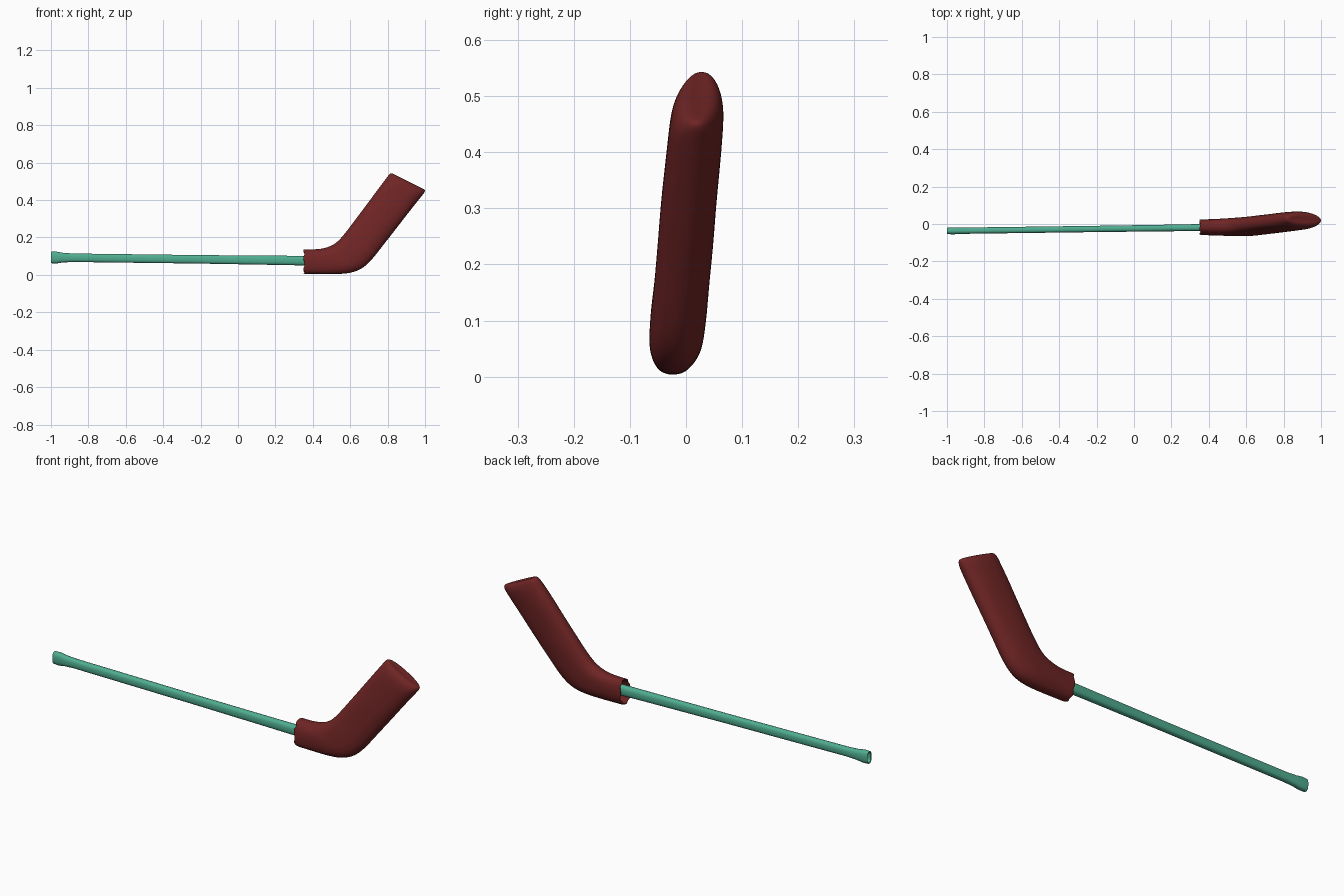
import bpy, bmesh, math
from mathutils import Vector, noise

if "Cube" in bpy.data.objects:
    bpy.data.objects.remove(bpy.data.objects["Cube"])


def make_object(name, rings, color, cap_start, cap_end):
    """Skin a list of equal-length point rings into one object."""
    bm = bmesh.new()
    loops = [[bm.verts.new(p) for p in ring] for ring in rings]
    n = len(loops[0])
    for a, b in zip(loops, loops[1:]):
        for i in range(n):
            j = (i + 1) % n
            bm.faces.new((a[i], a[j], b[j], b[i]))
    if cap_start:
        bm.faces.new(loops[0])
    if cap_end:
        bm.faces.new(loops[-1])
    bmesh.ops.recalc_face_normals(bm, faces=bm.faces)
    mesh = bpy.data.meshes.new(name)
    bm.to_mesh(mesh)
    bm.free()
    obj = bpy.data.objects.new(name, mesh)
    bpy.context.collection.objects.link(obj)
    mat = bpy.data.materials.new(name + "_color")
    mat.diffuse_color = (*color, 1)
    mat.use_nodes = True
    mat.node_tree.nodes["Principled BSDF"].inputs["Base Color"].default_value = mat.diffuse_color
    mesh.materials.append(mat)
    return obj


def smooth(obj, angle):
    bpy.ops.object.select_all(action='DESELECT')
    obj.select_set(True)
    bpy.context.view_layer.objects.active = obj
    bpy.ops.object.shade_smooth_by_angle(angle=math.radians(angle))


def spow(v, e):
    return math.copysign(abs(v) ** e, v)


# Shaft: rounded bar with a flared, slightly recessed butt end
def shaft_ring(x, half_y, half_z):
    t = (x + 1) / 1.36
    cy, cz = -0.037 + 0.018 * t, 0.093 - 0.017 * t
    return [(x, cy + half_y * spow(math.cos(a), 0.75), cz + half_z * spow(math.sin(a), 0.75))
            for a in [math.tau * (i + 0.5) / 16 for i in range(16)]]


shaft_sections = [(-0.975, 0.011, 0.021), (-0.998, 0.013, 0.026), (-1.0, 0.017, 0.031),
                  (-0.97, 0.019, 0.032), (-0.935, 0.018, 0.026), (-0.88, 0.017, 0.023),
                  (-0.6, 0.017, 0.023), (-0.2, 0.017, 0.023), (0.2, 0.018, 0.025),
                  (0.36, 0.019, 0.026), (0.5, 0.019, 0.026)]
shaft = make_object("shaft", [shaft_ring(*s) for s in shaft_sections],
                    (0.08, 0.42, 0.28), True, True)
smooth(shaft, 40)

# Cover: soft bent sleeve, each section is (upper x, z, lower x, z, half width)
cover_sections = [
    (0.352, 0.138, 0.352, 0.006, 0.042),
    (0.365, 0.136, 0.365, 0.005, 0.043),
    (0.42, 0.136, 0.43, 0.004, 0.044),
    (0.47, 0.143, 0.52, 0.003, 0.047),
    (0.515, 0.162, 0.61, 0.009, 0.050),
    (0.548, 0.192, 0.675, 0.038, 0.050),
    (0.585, 0.238, 0.725, 0.092, 0.050),
    (0.635, 0.305, 0.775, 0.158, 0.050),
    (0.69, 0.378, 0.840, 0.240, 0.050),
    (0.74, 0.446, 0.905, 0.325, 0.050),
    (0.775, 0.492, 0.955, 0.388, 0.049),
    (0.797, 0.522, 0.985, 0.425, 0.046),
    (0.812, 0.542, 1.000, 0.444, 0.037),
    (0.825, 0.545, 1.000, 0.456, 0.022),
    (0.845, 0.530, 0.982, 0.464, 0.008),
]


def cover_ring(index, ux, uz, lx, lz, half):
    up, low = Vector((ux, 0, uz)), Vector((lx, 0, lz))
    mid, arm = (up + low) / 2, (up - low) / 2 * 1.015
    ring = []
    for i in range(20):
        a = math.tau * i / 20
        p = mid + arm * spow(math.cos(a), 0.85)
        lean = -0.024 + 0.095 * p.z
        # shallow fabric creases
        crease = 1 + 0.10 * noise.noise(Vector((p.x * 14, math.sin(a) * 2, p.z * 14)))
        p.y = lean + half * crease * spow(math.sin(a), 0.85)
        if index == 0:
            p.x += 0.008 * math.sin(i * 2.3)  # ragged hem
        ring.append(p)
    return ring


cover = make_object("cover", [cover_ring(i, *s) for i, s in enumerate(cover_sections)],
                    (0.16, 0.018, 0.018), False, True)

# Fabric thickness leaves the mouth open around the shaft
wall = cover.modifiers.new("wall", 'SOLIDIFY')
wall.thickness = 0.007
wall.offset = -1
soft = cover.modifiers.new("soft", 'SUBSURF')
soft.levels = soft.render_levels = 2
smooth(cover, 60)
